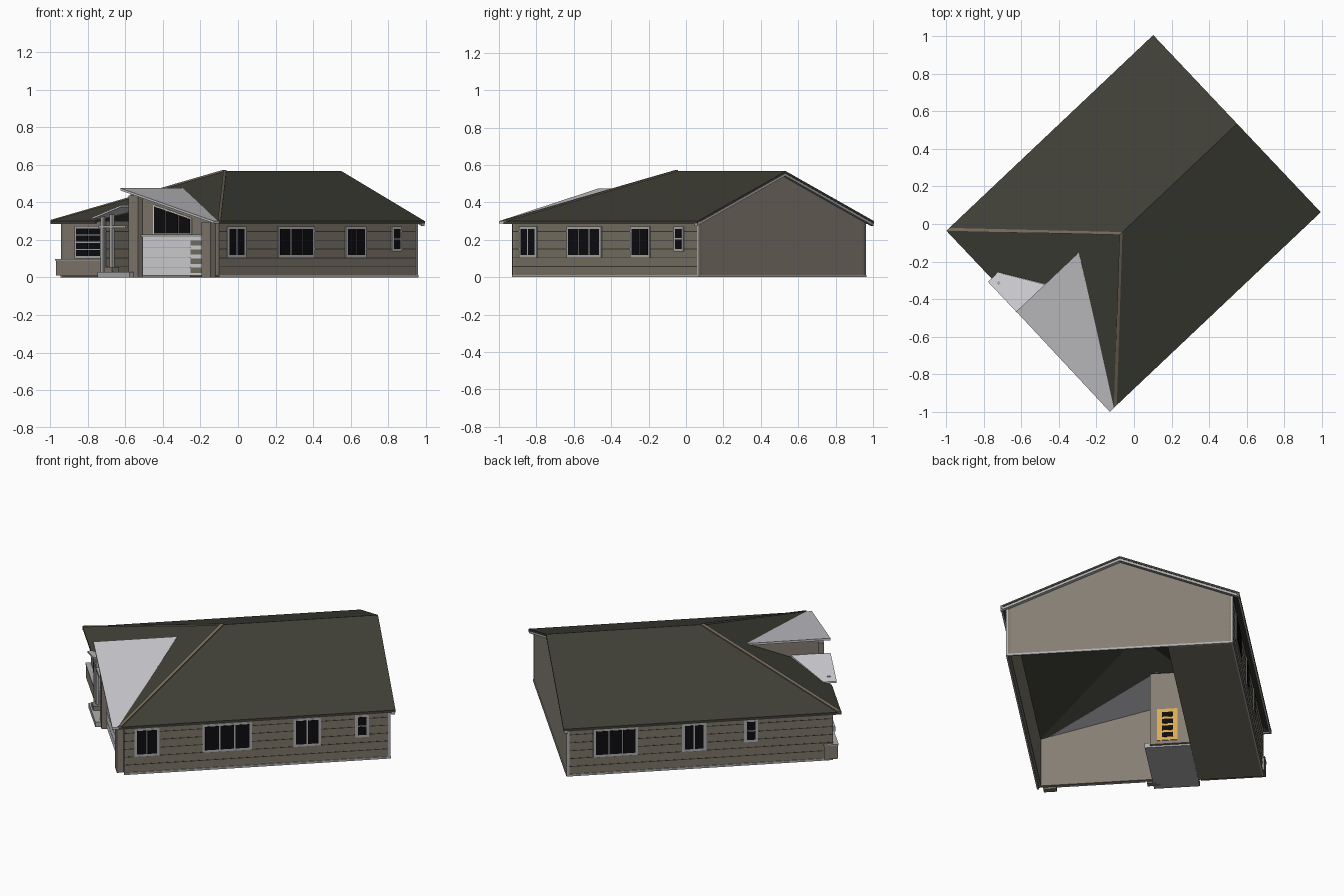
import bpy, bmesh, math
from mathutils import Matrix

if "Cube" in bpy.data.objects:
    bpy.data.objects.remove(bpy.data.objects["Cube"])

# House is modelled along u (length) / v (width), then turned into place
TURN = Matrix.Rotation(math.radians(43.4), 4, 'Z')

def mat(name, r, g, b):
    m = bpy.data.materials.new(name)
    m.diffuse_color = (r, g, b, 1)
    m.use_nodes = True
    m.node_tree.nodes["Principled BSDF"].inputs["Base Color"].default_value = m.diffuse_color
    return m

ROOF = mat("dark roof", .050, .050, .038)
METAL = mat("pale metal roof", .60, .60, .63)
TRIM = mat("grey trim", .42, .42, .42)
WHITE = mat("white door", .72, .72, .75)
WALL = mat("taupe wall", .235, .205, .170)
SIDING = mat("brown siding", .200, .178, .138)
GLASS = mat("black glass", .004, .004, .005)
DOOR = mat("amber door", .70, .40, .08)
CAP = mat("brown hip cap", .17, .135, .10)
LINE = mat("siding groove", .045, .042, .034)

def prism(name, pts, offset, m):
    """Polygon of 3D points swept along an offset vector."""
    bm = bmesh.new()
    a = [bm.verts.new(p) for p in pts]
    b = [bm.verts.new([p[i] + offset[i] for i in range(3)]) for p in pts]
    n = len(pts)
    bm.faces.new(a)
    bm.faces.new(b[::-1])
    for i in range(n):
        j = (i + 1) % n
        bm.faces.new((a[j], a[i], b[i], b[j]))
    bmesh.ops.recalc_face_normals(bm, faces=bm.faces)
    bm.transform(TURN)
    me = bpy.data.meshes.new(name)
    bm.to_mesh(me)
    bm.free()
    me.materials.append(m)
    ob = bpy.data.objects.new(name, me)
    bpy.context.collection.objects.link(ob)
    return ob

def box(name, u0, u1, v0, v1, z0, z1, m):
    return prism(name, [(u0, v0, z0), (u1, v0, z0), (u1, v1, z0), (u0, v1, z0)],
                 (0, 0, z1 - z0), m)

def plate(name, side, a0, a1, z0, z1, pos, depth, m):
    """Thin plate on a wall; side is the outward axis: '-u', '-v' or '+v'."""
    s = -1 if side[0] == '-' else 1
    p0, p1 = sorted((pos - s * .002, pos + s * depth))
    if side[1] == 'u':
        box(name, p0, p1, a0, a1, z0, z1, m)
    else:
        box(name, a0, a1, p0, p1, z0, z1, m)

def window(name, side, a0, a1, z0, z1, pos, cols, rows=1, rim=.014, gap=.007):
    plate(name + "_frame", side, a0, a1, z0, z1, pos, .006, TRIM)
    w = (a1 - a0 - 2 * rim + gap) / cols
    h = (z1 - z0 - 2 * rim + gap) / rows
    for i in range(cols):
        for j in range(rows):
            a, z = a0 + rim + i * w, z0 + rim + j * h
            plate(name + "_pane", side, a, a + w - gap, z, z + h - gap, pos, .008, GLASS)

# Main dimensions
U0, U1, V0, V1 = -.71, .74, -.605, .62        # walls
E0, E1, F0, F1 = -.75, .765, -.637, .66       # eaves
EAVE, RIDGE, HIP, MID = .30, .567, -.085, .011
T = .012

def hip_z(u):
    return EAVE + (RIDGE - EAVE) * (u - E0) / (HIP - E0)

def shed_z(v):
    return EAVE + .24 * (v + .638)

# Main roof: two long slopes and the cut hip end
apex, end = (HIP, MID, RIDGE), (E1, MID, RIDGE)
down = (0, 0, -T)
prism("roof_right", [(E0, F0, EAVE), (E1, F0, EAVE), end, apex], down, ROOF)
prism("roof_left", [(E1, F1, EAVE), (E0, F1, EAVE), apex, end], down, ROOF)
cut = [(E0, F1), (E0, .31), (-.703, .31), (-.56, .09), (-.317, .09), (E0, F0), (HIP, MID)]
prism("roof_hip_end", [(u, v, hip_z(u)) for u, v in cut], down, ROOF)

# Hip caps
for v in (F0, F1):
    prism("hip_cap", [(E0, v, EAVE - .004), (E0 + .022, v, EAVE - .004),
                      (HIP + .011, MID, RIDGE - .004), (HIP - .011, MID, RIDGE - .004)],
          (0, 0, .010), CAP)

# Shed roof over the garage and lower porch roof
prism("garage_shed_roof", [(-.78, -.638, .30), (-.775, .092, shed_z(.092)),
                           (-.317, .092, shed_z(.092)), (E0 + .004, F0, .30)], down, METAL)
prism("porch_roof", [(-.776, .31, .32), (-.703, .31, .32),
                     (-.56, .085, .385), (-.776, .085, .385)], (0, 0, -.010), METAL)

# Fascias and gable barge trims
box("fascia_right", E0, E1, F0 + .001, F0 + .012, .285, .299, TRIM)
box("fascia_left", E0, E1, F1 - .012, F1 - .001, .285, .299, TRIM)
box("fascia_hip", E0 + .001, E0 + .012, .31, F1, .285, .299, TRIM)
for v in (F0, F1):
    prism("barge_trim", [(U1, v, EAVE - T), (U1, MID, RIDGE - T),
                         (U1, MID, RIDGE - T - .014), (U1, v, EAVE - T - .014)],
          (.022, 0, 0), TRIM)

# Outer walls
box("right_wall", U0, U1, V0, V0 + .02, .01, .295, SIDING)
box("left_wall", U0, U1, V1 - .02, V1, .01, .295, SIDING)
prism("gable_wall", [(U1, V0, .01), (U1, V1, .01), (U1, V1, .297),
                     (U1, MID, RIDGE - T), (U1, V0, .297)], (-.02, 0, 0), WALL)
prism("garage_front_wall", [(U0, V0, .01), (U0, .08, .01), (U0, .08, shed_z(.08) - T),
                            (U0, V0, shed_z(V0) - T)], (.02, 0, 0), WALL)
box("front_left_wall", U0, U0 + .02, .27, V1, .01, .30, WALL)
box("garage_side_wall", U0, -.33, .05, .08, .01, .46, WALL)
box("porch_side_wall", U0, -.33, .27, .29, .01, .30, SIDING)
box("entry_wall", -.335, -.315, .05, .29, .01, .45, WALL)

# Floors and base trim
box("floor", U0, U1, .268, V1, .002, .014, SIDING)
box("porch_floor", -.775, -.33, .02, .268, 0, .03, TRIM)
for v in (V0 - .004, V1 - .006):
    box("base_trim", U0, U1 + .004, v, v + .01, 0, .012, TRIM)
box("gable_base_trim", U1 - .006, U1 + .004, V0, V1, 0, .012, TRIM)
for v in (V0 - .003, V1 - .007):
    box("corner_board", U1 - .012, U1 + .003, v, v + .010, .01, .29, TRIM)

# Siding grooves
for k in range(5):
    z = .055 + k * .047
    plate("right_groove", '-v', U0, U1, z, z + .004, V0, .001, LINE)
    plate("left_groove", '+v', U0, U1, z, z + .004, V1, .001, LINE)
    plate("porch_groove", '-v', U0, -.34, z, z + .004, .27, .001, LINE)

# Side windows
for a0, a1, z0, c, r in ((-.655, -.517, .105, 2, 1), (-.283, -.015, .105, 3, 1),
                         (.212, .363, .105, 2, 1), (.549, .624, .138, 1, 2)):
    window("right_window", '-v', a0, a1, z0, .272, V0, c, r)
for a0, a1, z0, c, r in ((.353, .598, .105, 3, 1), (-.018, .113, .105, 2, 1),
                         (-.300, -.225, .138, 1, 2)):
    window("left_window", '+v', a0, a1, z0, .272, V1, c, r)

# Front left window with wainscot below
window("front_window", '-u', .297, .508, .10, .275, U0, 2, 4)
box("wainscot", U0 - .025, U0 + .05, .28, V1 + .012, .01, .09, WALL)
box("wainscot_sill", U0 - .029, U0 + .052, .276, V1 + .015, .09, .097, TRIM)

# Garage door with a column of slots
plate("garage_door", '-u', -.50, -.02, .01, .215, U0, .008, WHITE)
for k in range(4):
    plate("garage_slot", '-u', -.492, -.395, .025 + k * .048, .053 + k * .048, U0, .010, SIDING)
for k in range(1, 4):
    plate("garage_seam", '-u', -.39, -.02, k * .052, k * .052 + .003, U0, .009, TRIM)
plate("garage_lintel", '-u', -.51, -.01, .215, .228, U0, .012, TRIM)

# Clerestory panes that follow the shed slope
for i in range(3):
    a, b = -.385 + i * .095, -.385 + i * .095 + .088
    for nm, g, d, m in (("frame", .008, .005, WHITE), ("pane", 0, .008, GLASS)):
        prism("clerestory_" + nm, [(U0, a - g, .235 - g / 2), (U0, b + g, .235 - g / 2),
                                   (U0, b + g, shed_z(b + g) - .05 + g),
                                   (U0, a - g, shed_z(a - g) - .05 + g)], (-d, 0, 0), m)

# Piers, porch posts and beam
box("left_pier", -.745, U0, -.012, .06, 0, .435, WALL)
box("right_pier", -.745, U0, -.575, -.505, 0, .295, WALL)
box("post_base", -.765, -.715, .165, .225, .03, .055, WALL)
for v in (.195, .265):
    box("porch_post", -.747, -.730, v - .009, v + .009, .03, .335, TRIM)
box("porch_beam", -.747, -.732, .08, .29, .262, .276, TRIM)

# Entry door, glazed on both faces
box("entry_door", -.339, -.311, .09, .20, .03, .225, DOOR)
for k in range(4):
    z = .05 + k * .042
    box("door_pane", -.341, -.309, .115, .175, z, z + .028, GLASS)
